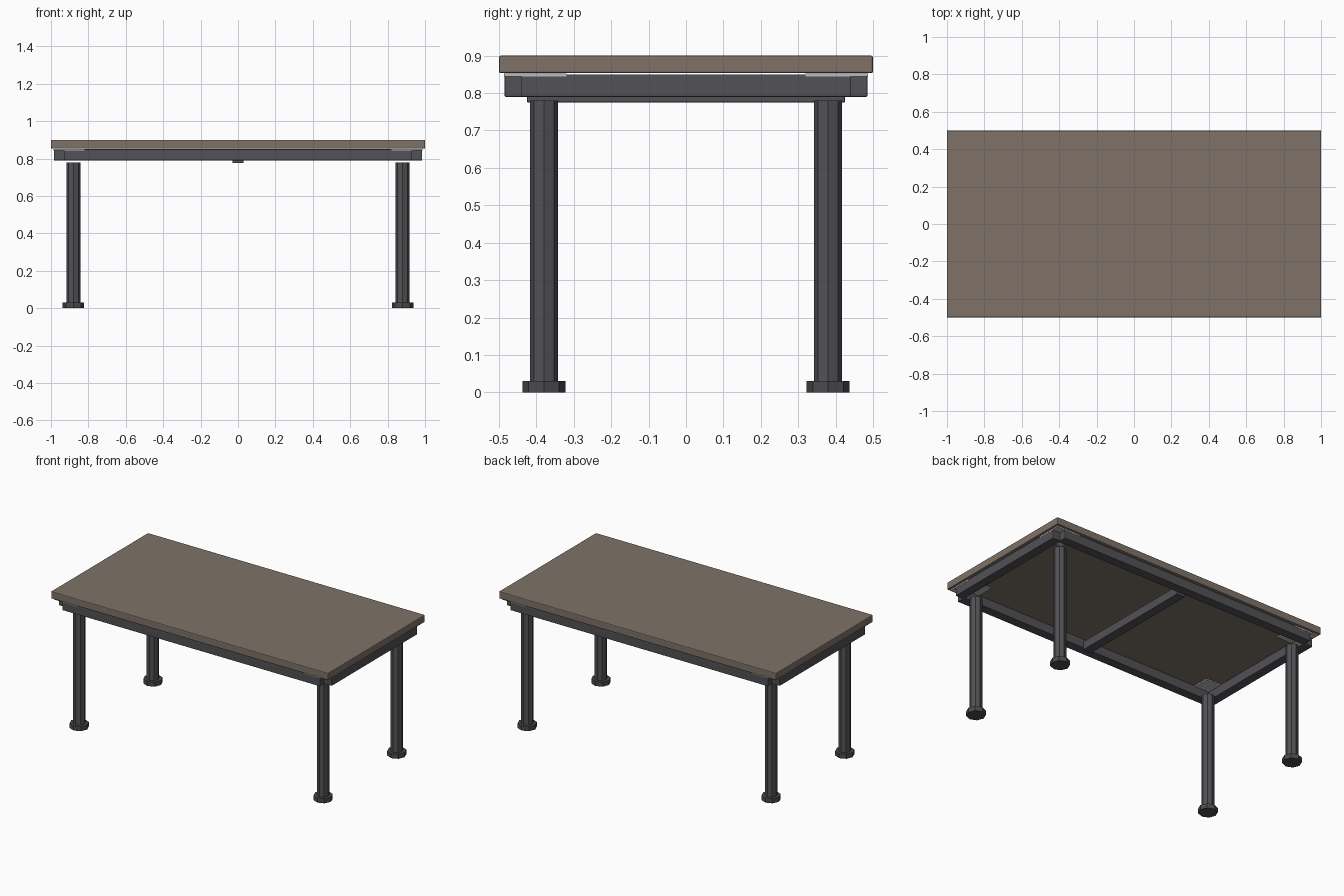
import bpy
import math

cube = bpy.data.objects.get("Cube")
if cube:
    bpy.data.objects.remove(cube, do_unlink=True)


def make_material(name, color):
    mat = bpy.data.materials.new(name)
    mat.use_nodes = True
    mat.diffuse_color = (*color, 1)
    mat.node_tree.nodes["Principled BSDF"].inputs["Base Color"].default_value = (*color, 1)
    return mat


wood = make_material("brown wood", (0.21, 0.17, 0.14))
steel = make_material("dark steel", (0.085, 0.085, 0.095))
rubber = make_material("dark rubber", (0.07, 0.07, 0.076))
bright = make_material("light metal", (0.5, 0.5, 0.52))


def box(name, mat, x, y, z, bevel=0.0):
    """Box from (min, max) pairs, with an optional chamfer."""
    spans = (x, y, z)
    bpy.ops.mesh.primitive_cube_add(size=1, location=[(a + b) / 2 for a, b in spans])
    obj = bpy.context.object
    obj.name = name
    obj.scale = [b - a for a, b in spans]
    bpy.ops.object.transform_apply(location=False, rotation=False, scale=True)
    obj.data.materials.append(mat)
    if bevel:
        mod = obj.modifiers.new("edge", "BEVEL")
        mod.width = bevel
        mod.segments = 2
    return obj


def post(name, mat, radius, x, y, z):
    """Eight-sided upright post between two heights."""
    bpy.ops.mesh.primitive_cylinder_add(
        vertices=8, radius=radius, depth=z[1] - z[0], location=(x, y, sum(z) / 2))
    obj = bpy.context.object
    obj.name = name
    obj.data.materials.append(mat)


def span(sign, inner, outer):
    return tuple(sorted((sign * inner, sign * outer)))


# Tabletop
box("tabletop", wood, (-1, 1), (-0.5, 0.5), (0.853, 0.9), 0.005)

# Rails stop short of the corners, leaving small notches
rail_z = (0.79, 0.85)
for s, end, side in ((-1, "front", "right"), (1, "back", "left")):
    box(end + "_rail", steel, (-0.93, 0.93), span(s, 0.425, 0.985 - 0.5), rail_z, 0.003)
    box(side + "_rail", steel, span(s, 0.925, 0.985), (-0.44, 0.44), rail_z, 0.003)

# Centre brace hangs slightly below the rails
box("centre_brace", steel, (-0.03, 0.03), (-0.425, 0.425), (0.775, 0.83), 0.003)

# Legs, feet and corner plates
for sx, side in ((-1, "right"), (1, "left")):
    for sy, end in ((-1, "front"), (1, "back")):
        tag = end + "_" + side
        post(tag + "_leg", steel, 0.0375, sx * 0.88, sy * 0.38, (0.03, 0.78))
        post(tag + "_foot", rubber, 0.0575, sx * 0.88, sy * 0.38, (0, 0.03))
        box(tag + "_corner_plate", bright, span(sx, 0.82, 0.986),
            span(sy, 0.32, 0.486), (0.844, 0.852))
